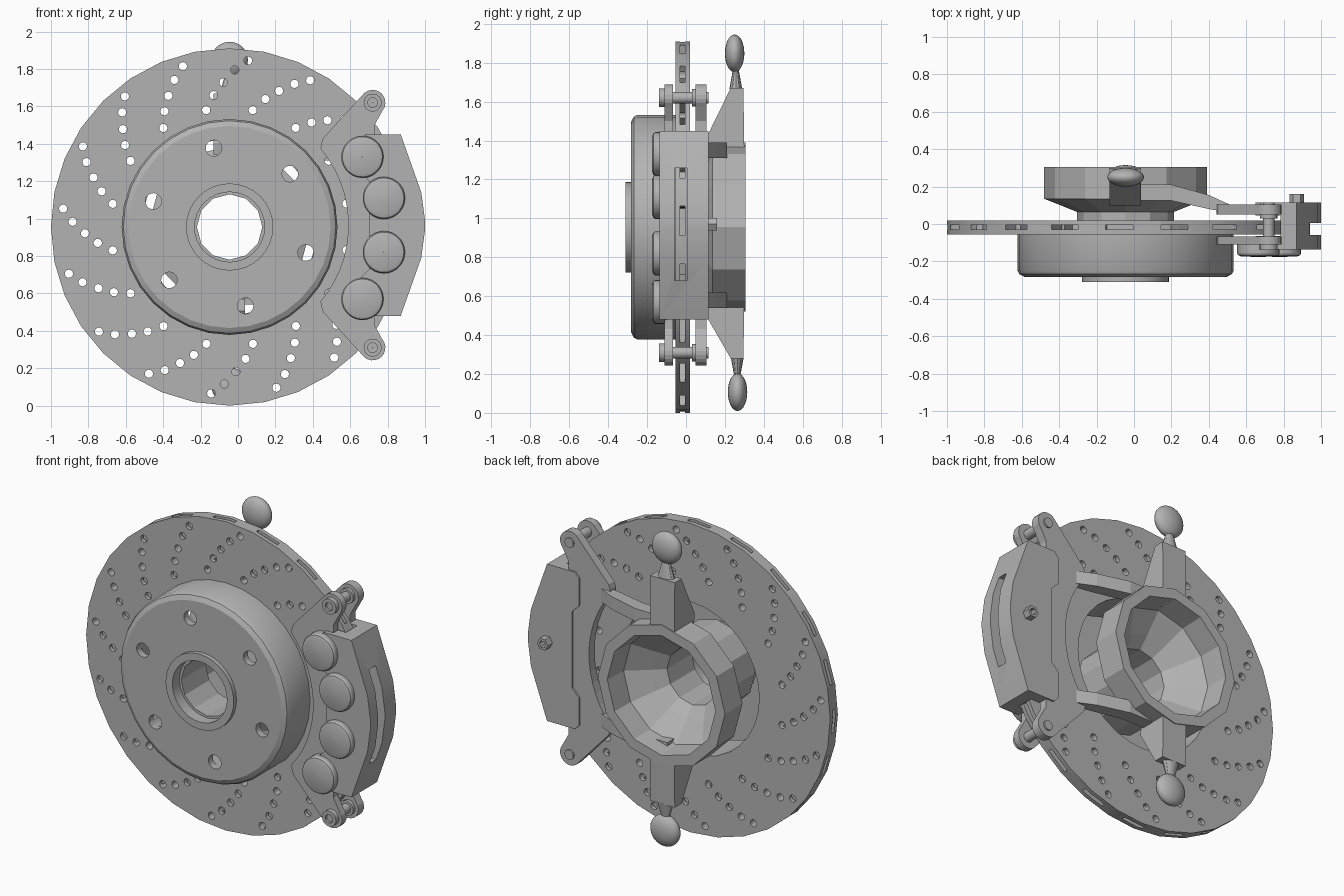
import bpy, bmesh, math
from mathutils import Matrix, Vector

if "Cube" in bpy.data.objects:
    bpy.data.objects.remove(bpy.data.objects["Cube"])

CX, CZ = -0.045, 0.955      # wheel axis
MID = 0.965                 # caliper mirror height

steel = bpy.data.materials.new("grey_steel")
steel.use_nodes = True
GREY = (0.45, 0.45, 0.45, 1)
steel.diffuse_color = GREY
steel.node_tree.nodes["Principled BSDF"].inputs["Base Color"].default_value = GREY


def finish(name, bm, smooth=True):
    bmesh.ops.recalc_face_normals(bm, faces=bm.faces)
    mesh = bpy.data.meshes.new(name)
    bm.to_mesh(mesh)
    bm.free()
    mesh.materials.append(steel)
    ob = bpy.data.objects.new(name, mesh)
    bpy.context.collection.objects.link(ob)
    if smooth:
        soften(ob)
    return ob


def activate(ob):
    bpy.ops.object.select_all(action='DESELECT')
    ob.select_set(True)
    bpy.context.view_layer.objects.active = ob


def soften(ob):
    activate(ob)
    bpy.ops.object.shade_smooth_by_angle(angle=math.radians(28))


def lathe(name, profile, segs=32, x=CX, z=CZ, smooth=True):
    """Spin a closed (radius, y) profile round an axis along y."""
    bm = bmesh.new()
    rings = []
    for i in range(segs):
        a = 2 * math.pi * i / segs
        rings.append([bm.verts.new((x + r * math.cos(a), y, z + r * math.sin(a)))
                      for r, y in profile])
    n = len(profile)
    for i in range(segs):
        p, q = rings[i], rings[(i + 1) % segs]
        for j in range(n):
            k = (j + 1) % n
            bm.faces.new((p[j], p[k], q[k], q[j]))
    return finish(name, bm, smooth)


def prism(name, pts, lo, hi, axis='y'):
    """Extrude an outline along one axis."""
    place = {'y': lambda a, b, c: (a, c, b), 'z': lambda a, b, c: (a, b, c),
             'x': lambda a, b, c: (c, a, b)}[axis]
    bm = bmesh.new()
    low = [bm.verts.new(place(a, b, lo)) for a, b in pts]
    high = [bm.verts.new(place(a, b, hi)) for a, b in pts]
    bm.faces.new(low)
    bm.faces.new(high)
    for i in range(len(pts)):
        j = (i + 1) % len(pts)
        bm.faces.new((low[i], low[j], high[j], high[i]))
    return finish(name, bm, False)


def drills(name, spots, radius, segs=14):
    bm = bmesh.new()
    turn = Matrix.Rotation(math.pi / 2, 4, 'X')
    for x, z in spots:
        bmesh.ops.create_cone(bm, cap_ends=True, segments=segs, radius1=radius, radius2=radius,
                              depth=1, matrix=Matrix.Translation((x, 0, z)) @ turn)
    return finish(name, bm, False)


def cut(ob, cutter):
    mod = ob.modifiers.new("cut", 'BOOLEAN')
    mod.operation, mod.solver, mod.object = 'DIFFERENCE', 'EXACT', cutter
    cutter.hide_render = True
    activate(ob)
    bpy.ops.object.modifier_apply(modifier=mod.name)
    bpy.data.objects.remove(cutter)
    soften(ob)


def polar(r, degrees):
    a = math.radians(degrees)
    return CX + r * math.cos(a), CZ + r * math.sin(a)


def mirrored(upper):
    return upper + [(x, 2 * MID - z) for x, z in reversed(upper)]


# Vented rotor with spiral drilling
rotor = lathe("rotor", [(0.955, -0.055), (0.955, 0.02), (0.47, 0.02), (0.47, -0.055)])
bm = bmesh.new()
for i in range(20):
    m = (Matrix.Translation((CX, -0.018, CZ)) @ Matrix.Rotation(math.radians(18 * i + 16), 4, 'Y')
         @ Matrix.Translation((0.82, 0, 0)) @ Matrix.Diagonal((0.4, 0.024, 0.15, 1)))
    bmesh.ops.create_cube(bm, size=1, matrix=m)
cut(rotor, finish("vent_cutter", bm, False))
radii = (0.895, 0.84, 0.774, 0.71, 0.637)
cut(rotor, drills("drill_cutter", [polar(r, 106.2 + 22.5 * g + 4.4 * k)
                                   for g in range(16) for k, r in enumerate(radii)], 0.022))

# Hat with lug holes, open behind its face
hat = lathe("rotor_hat", [(0.577, -0.055), (0.577, -0.25), (0.568, -0.268), (0.54, -0.283),
                          (0.233, -0.283), (0.233, -0.31), (0.187, -0.31), (0.187, -0.24),
                          (0.47, -0.24), (0.47, -0.055)])
cut(hat, drills("lug_cutter", [polar(0.43, 101.3 + 60 * i) for i in range(6)], 0.043, 20))
bm = bmesh.new()
bm.from_mesh(hat.data)
bmesh.ops.delete(bm, geom=[f for f in bm.faces if f.normal.y > 0.9
                           and abs(f.calc_center_median().y + 0.24) < 0.01], context='FACES')
bm.to_mesh(hat.data)
bm.free()

# Knuckle ring
lathe("knuckle_ring", [(0.435, 0.305), (0.435, 0.135), (0.26, 0.065), (0.26, -0.24),
                       (0.175, -0.24), (0.175, 0.0), (0.24, 0.06), (0.36, 0.16), (0.37, 0.305)],
      12, smooth=False)


# Upright arms, stems and ball joints
def upright(label, sign, tip, ball_y, ball_z):
    prism(label + "_arm", [(0.11, CZ + sign * 0.385), (0.1, CZ + sign * 0.45), (0.23, tip),
                           (0.295, tip), (0.3, CZ + sign * 0.385)], -0.13, 0.038, 'x')
    bm = bmesh.new()
    bmesh.ops.create_cone(bm, cap_ends=True, segments=12, radius1=0.055, radius2=0.025, depth=0.1,
                          matrix=Matrix.Translation((CX, (ball_y + 0.262) / 2, tip + sign * 0.045))
                          @ Matrix.Rotation(0 if sign > 0 else math.pi, 4, 'X')
                          @ Matrix.Diagonal((1, 0.6, 1, 1)))
    finish(label + "_stem", bm)
    bm = bmesh.new()
    bmesh.ops.create_uvsphere(bm, u_segments=24, v_segments=14, radius=1,
                              matrix=Matrix.Translation((CX, ball_y, ball_z))
                              @ Matrix.Diagonal((0.098, 0.05, 0.097, 1)))
    finish(label + "_ball_joint", bm)


upright("upper", 1, 1.67, 0.25, 1.848)
upright("lower", -1, 0.28, 0.265, 0.107)

# Arms joining knuckle to caliper bracket
for label, z in (("upper", 1.31), ("lower", 0.54)):
    prism(label + "_bracket_arm", [(-0.02, 0.21), (0.2, 0.21), (0.4, 0.155), (0.52, 0.1),
                                   (0.52, 0.06), (0.4, 0.08), (0.2, 0.125), (-0.02, 0.125)],
          z, z + 0.08, 'z')

# Bracket plates either side of the rotor, with rounded ears
PX, PZ = 0.72, 1.62
edge = [(CX + 0.635 * math.cos(math.radians(a)), MID + 0.635 * math.sin(math.radians(a)))
        for a in range(4, 41, 6)]
edge += [(0.445, 1.4), (0.455, 1.43)]
edge += [(PX + 0.068 * math.cos(math.radians(a)), PZ + 0.068 * math.sin(math.radians(a)))
         for a in range(130, -41, -17)]
edge += [(0.73, 1.5), (0.73, 1.42)]
prism("front_bracket_plate", mirrored(edge), -0.11, -0.066)
prism("rear_bracket_plate", mirrored(edge), 0.05, 0.105)

# Caliper body, hollowed for the rotor, with an outer window
body = prism("caliper_body", mirrored([(0.7, 1.2), (0.65, 1.25), (0.65, 1.42), (0.68, 1.45),
                                       (0.87, 1.45), (0.98, 1.14), (1.0, 0.99)]), -0.135, 0.115)
cut(body, lathe("rotor_gap_cutter", [(0.968, -0.064), (0.968, 0.045), (0.4, 0.045),
                                     (0.4, -0.064)], smooth=False))
cut(body, prism("window_cutter", [(-0.06, 0.68), (0.005, 0.68), (0.005, 1.26), (-0.06, 1.26)],
                0.85, 1.1, 'x'))

# Piston caps
for i, (x, z) in enumerate(((0.665, 1.33), (0.78, 1.11), (0.78, 2 * MID - 1.11), (0.665, 0.57))):
    lathe("piston_cap_%d" % (i + 1), [(0.113, -0.1), (0.113, -0.158), (0.107, -0.168), (0.09, -0.174),
                                      (0.001, -0.176), (0.001, -0.1)], 28, x, z)

# Slide pins with sleeves and socket heads
for label, z in (("upper", PZ), ("lower", 2 * MID - PZ)):
    lathe(label + "_slide_pin", [(0.03, 0.115), (0.03, -0.11), (0.048, -0.11), (0.048, -0.14),
                                 (0.026, -0.14), (0.026, -0.125), (0.001, -0.125), (0.001, 0.115)],
          18, PX, z)
    lathe(label + "_pin_sleeve", [(0.046, 0.06), (0.046, 0.03), (0.001, 0.03), (0.001, 0.06)],
          18, PX, z)

# Brake hose fitting
lathe("hose_fitting", [(0.038, 0.1), (0.038, 0.16), (0.022, 0.16), (0.022, 0.1)], 6, 0.87, 0.97, False)
